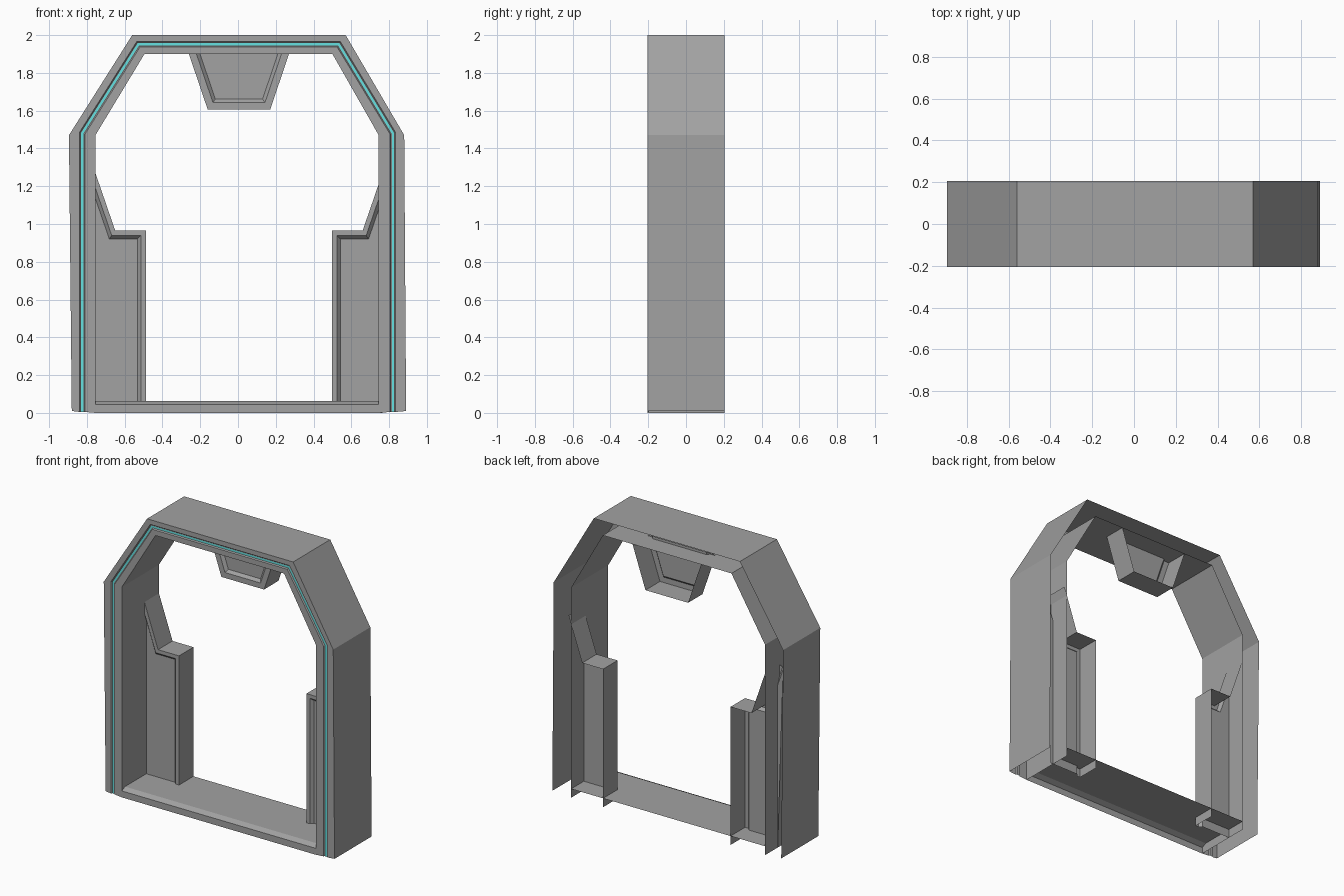
import bpy, bmesh
from mathutils import Vector

if "Cube" in bpy.data.objects:
    bpy.data.objects.remove(bpy.data.objects["Cube"])


def material(name, col):
    m = bpy.data.materials.new(name)
    m.diffuse_color = (*col, 1)
    m.use_nodes = True
    m.node_tree.nodes["Principled BSDF"].inputs["Base Color"].default_value = m.diffuse_color
    return m


GREY = material("grey metal", (0.36, 0.36, 0.36))
CYAN = material("cyan light", (0.13, 0.75, 0.75))
FRONT, BACK = -0.205, 0.205


def loft(name, rings, mat, cap=None):
    """Sheet of quads between successive rings, with an optional flat cap."""
    bm = bmesh.new()
    vs = [[bm.verts.new(p) for p in r] for r in rings]
    for a, b in zip(vs, vs[1:]):
        for i in range(len(a) - 1):
            bm.faces.new((a[i], b[i], b[i + 1], a[i + 1]))
    if cap is not None:
        bm.faces.new(list(reversed(vs[-1] + [bm.verts.new(p) for p in cap])))
    me = bpy.data.meshes.new(name)
    bm.to_mesh(me)
    bm.free()
    me.materials.append(mat)
    ob = bpy.data.objects.new(name, me)
    bpy.context.collection.objects.link(ob)
    return ob


def at(path, y):
    return [(x, y, z) for x, z in path]


def inset(path, d):
    """Mitred offset of a path to the right of its direction."""
    pts = [Vector(p) for p in path]
    ns = []
    for a, b in zip(pts, pts[1:]):
        t = (b - a).normalized()
        ns.append(Vector((t.y, -t.x)))
    out = []
    for i, p in enumerate(pts):
        n0, n1 = ns[max(i - 1, 0)], ns[min(i, len(ns) - 1)]
        out.append(tuple(p + (n0 + n1) * d / (1 + n0.dot(n1))))
    return out


# Arch: hollow shell, open at the back, with a shallow groove in the front
outer = [(-.88, .01), (-.895, 1.47), (-.56, 2), (.57, 2), (.88, 1.47), (.89, .01)]
inner = [(-.755, 0), (-.755, 1.47), (-.495, 1.9), (.5, 1.9), (.745, 1.47), (.745, 0)]
mid = [(-.825, .005), (-.825, 1.48), (-.527, 1.952), (.533, 1.952), (.82, 1.48), (.82, .005)]
floor_y = FRONT + .008
loft("arch_frame", [
    at(outer, BACK), at(outer, FRONT),
    at(inset(mid, -.015), FRONT), at(inset(mid, -.009), floor_y),
    at(inset(mid, .009), floor_y), at(inset(mid, .015), FRONT),
    at(inner, FRONT), at(inner, BACK)], GREY)

# Light strip in the groove
loft("light_strip", [at(inset(mid, -.006), floor_y - .002),
                     at(inset(mid, .006), floor_y - .002)], CYAN)


# Recessed panels with a raised rim, open at the back
def panel(name, path, rim, cap=()):
    y = .045
    a, b = inset(path, rim), inset(path, rim + .018)
    loft(name, [at(path, BACK), at(path, y), at(a, y), at(b, y + .02)],
         GREY, at(cap, y + .02))


jamb = [(-.755, 1.27), (-.65, .965), (-.488, .965), (-.488, 0)]
panel("left_jamb_panel", jamb, .026, [(-.755, 0)])
panel("right_jamb_panel", [(.01 - x, z) for x, z in reversed(jamb)], .026, [(.765, 0)])
panel("top_panel", [(.27, 1.9), (.17, 1.605), (-.16, 1.605), (-.26, 1.9)], .038)

# Sill with a chamfered front edge
loft("sill", [[(x, y, z) for x in (.745, -.755)] for y, z in
              [(FRONT, 0), (FRONT, .045), (FRONT + .035, .062), (BACK, .062)]], GREY)
